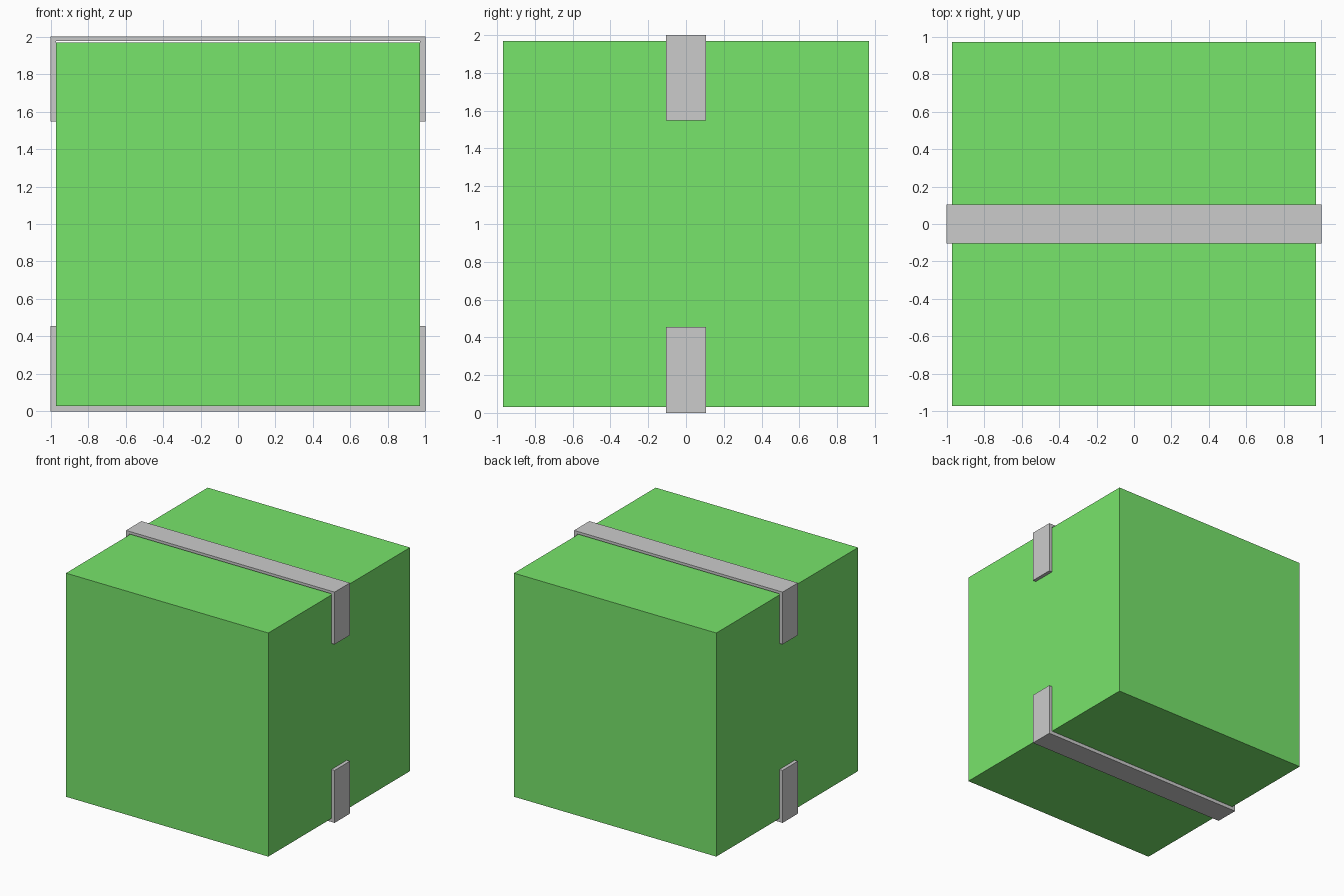
import bpy, bmesh

if "Cube" in bpy.data.objects:
    bpy.data.objects.remove(bpy.data.objects["Cube"])

green = bpy.data.materials.new("green")
green.diffuse_color = (0.187, 0.78, 0.147, 1)
green.use_nodes = True
green.node_tree.nodes["Principled BSDF"].inputs["Base Color"].default_value = green.diffuse_color


def extrude_profile(name, pts, y0, y1, mat=None):
    """Extrude an xz outline along y into a closed solid."""
    bm = bmesh.new()
    face = bm.faces.new([bm.verts.new((x, y0, z)) for x, z in pts])
    res = bmesh.ops.extrude_face_region(bm, geom=[face])
    verts = [g for g in res["geom"] if isinstance(g, bmesh.types.BMVert)]
    bmesh.ops.translate(bm, verts=verts, vec=(0, y1 - y0, 0))
    bmesh.ops.recalc_face_normals(bm, faces=bm.faces)
    me = bpy.data.meshes.new(name)
    bm.to_mesh(me)
    bm.free()
    ob = bpy.data.objects.new(name, me)
    bpy.context.collection.objects.link(ob)
    if mat:
        me.materials.append(mat)
    return ob


def strap_profile(outer_z, inner_z, end_z):
    """U-shaped strip folded over two opposite sides of the box."""
    right = [(1, outer_z), (1, end_z), (0.97, end_z), (0.97, inner_z)]
    return right + [(-x, z) for x, z in reversed(right)]


# Box body
B = 0.97
extrude_profile("box", [(-B, 0.03), (B, 0.03), (B, 1.968), (-B, 1.968)], -B, B, green)

# Tape strips: the upper one floats slightly above the lid
extrude_profile("top_tape", strap_profile(2.0, 1.977, 1.547), -0.105, 0.105)
extrude_profile("bottom_tape", strap_profile(0.0, 0.03, 0.455), -0.105, 0.105)
